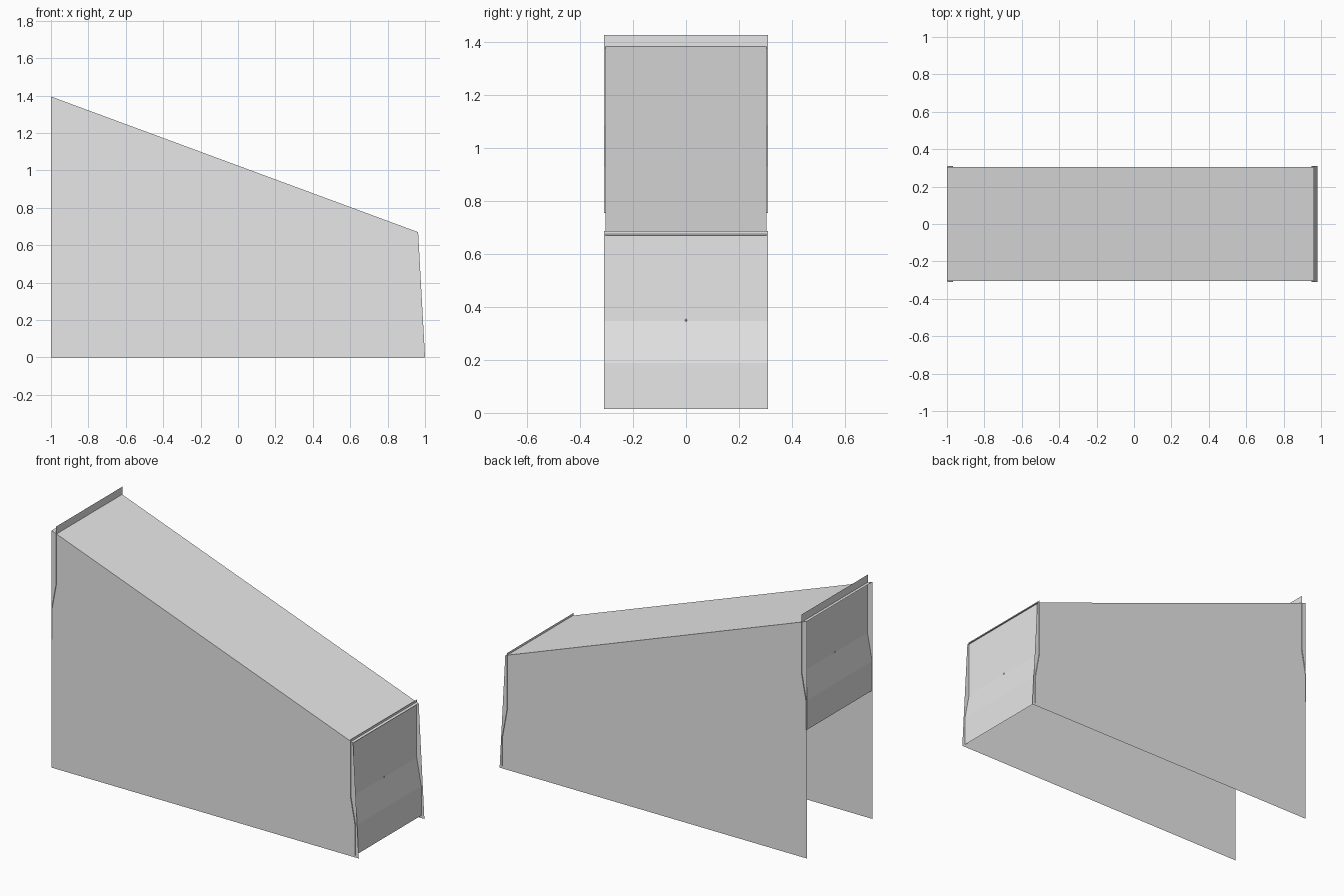
import bpy
import bmesh

cube = bpy.data.objects.get("Cube")
if cube:
    bpy.data.objects.remove(cube, do_unlink=True)

# One plain grey for the whole housing
grey = bpy.data.materials.new("light grey")
grey.use_nodes = True
grey.diffuse_color = (0.8, 0.8, 0.8, 1)
grey.node_tree.nodes["Principled BSDF"].inputs["Base Color"].default_value = (0.8, 0.8, 0.8, 1)

WALL_Y = 0.305
PANEL_Y = 0.31
TOP_LEFT = (-1.0, 1.395)
TOP_RIGHT = (0.963, 0.67)


def finish(name, bm):
    mesh = bpy.data.meshes.new(name)
    bm.to_mesh(mesh)
    bm.free()
    mesh.materials.append(grey)
    obj = bpy.data.objects.new(name, mesh)
    bpy.context.collection.objects.link(obj)
    return obj


def side_wall(name, y):
    """Flat sheet outlined in x and z, facing outward."""
    outline = [(-1, 0), (1, 0), TOP_RIGHT, TOP_LEFT]
    if y > 0:
        outline.reverse()
    bm = bmesh.new()
    bm.faces.new([bm.verts.new((x, y, z)) for x, z in outline])
    finish(name, bm)


def sheet(name, profile, half_width):
    """Folded sheet: an x-z profile swept across y."""
    bm = bmesh.new()
    rows = [[bm.verts.new((x, y, z)) for y in (-half_width, half_width)]
            for x, z in profile]
    for (a, b), (c, d) in zip(rows, rows[1:]):
        bm.faces.new((a, c, d, b))
    finish(name, bm)


def end_panel(side, x, top, out):
    """Joggled end panel with a tiny pin in its middle."""
    foot = x + out * 0.03
    profile = [(x, top), (x, top - 0.34), (foot, top - 0.5), (foot, top - 0.673)]
    if out > 0:
        profile.reverse()
    sheet(side + "_end_panel", profile, PANEL_Y)
    bm = bmesh.new()
    bmesh.ops.create_icosphere(bm, subdivisions=1, radius=0.005)
    bmesh.ops.translate(bm, verts=bm.verts, vec=(x, 0, top - 0.338))
    finish(side + "_panel_pin", bm)


# Side walls and sloping roof; the underside stays open
side_wall("front_wall", -WALL_Y)
side_wall("back_wall", WALL_Y)
sheet("sloping_roof", [TOP_LEFT, TOP_RIGHT], WALL_Y)

# Folded panels closing the two ends
end_panel("tall", -0.968, 1.428, -1)
end_panel("short", 0.95, 0.688, 1)
